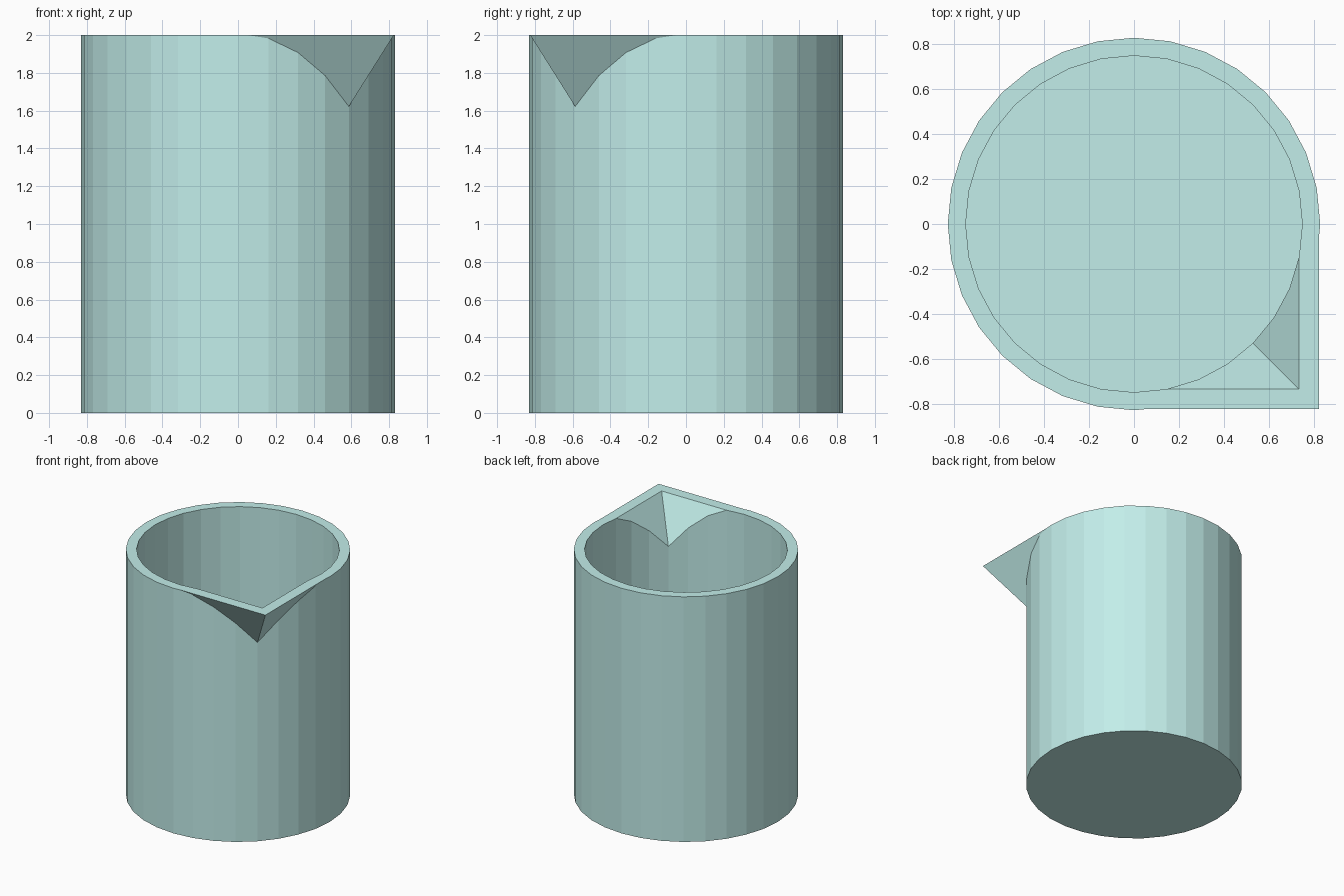
import bpy, bmesh, math

if "Cube" in bpy.data.objects:
    bpy.data.objects.remove(bpy.data.objects["Cube"])

TOP = 2.0
SIDES = 32


def make_object(name, bm):
    bmesh.ops.recalc_face_normals(bm, faces=bm.faces)
    mesh = bpy.data.meshes.new(name)
    bm.to_mesh(mesh)
    bm.free()
    obj = bpy.data.objects.new(name, mesh)
    bpy.context.collection.objects.link(obj)
    return obj


def cylinder(name, radius, z0, z1):
    bm = bmesh.new()
    rim = [bm.verts.new((radius * math.cos(2 * math.pi * i / SIDES),
                         radius * math.sin(2 * math.pi * i / SIDES), z0))
           for i in range(SIDES)]
    base = bm.faces.new(rim)
    ext = bmesh.ops.extrude_face_region(bm, geom=[base], use_keep_orig=True)
    top = [g for g in ext["geom"] if isinstance(g, bmesh.types.BMVert)]
    bmesh.ops.translate(bm, verts=top, vec=(0, 0, z1 - z0))
    return make_object(name, bm)


def spout(name, reach, slope, z1):
    # Inverted quarter pyramid: its corner reaches (reach, -reach) at the rim
    s = reach + (z1 - TOP) * slope
    apex_z = TOP - reach / slope
    bm = bmesh.new()
    tip = bm.verts.new((0, 0, apex_z))
    ring = [bm.verts.new(c) for c in ((0, 0, z1), (s, 0, z1), (s, -s, z1), (0, -s, z1))]
    bm.faces.new(ring)
    for i in range(4):
        bm.faces.new((tip, ring[i], ring[(i + 1) % 4]))
    return make_object(name, bm)


def combine(target, tool, operation):
    mod = target.modifiers.new(operation.title(), 'BOOLEAN')
    mod.operation = operation
    mod.solver = 'EXACT'
    mod.object = tool
    bpy.context.view_layer.objects.active = target
    bpy.ops.object.modifier_apply(modifier=mod.name)
    bpy.data.objects.remove(tool, do_unlink=True)


# Solid outer body with pouring lip
beaker = cylinder("beaker", 0.83, 0.0, TOP)
combine(beaker, spout("lip", 0.825, 0.63, TOP), 'UNION')

# Hollow out the inside and the lip channel
combine(beaker, cylinder("hollow", 0.75, 0.08, TOP + 0.2), 'DIFFERENCE')
combine(beaker, spout("lip_channel", 0.735, 0.64, TOP + 0.1), 'DIFFERENCE')

# Pale aqua glass
glass = bpy.data.materials.new("pale_glass")
glass.diffuse_color = (0.54, 0.85, 0.82, 1.0)
glass.use_nodes = True
glass.node_tree.nodes["Principled BSDF"].inputs["Base Color"].default_value = glass.diffuse_color
beaker.data.materials.clear()
beaker.data.materials.append(glass)
for p in beaker.data.polygons:
    p.material_index = 0
    p.use_smooth = False
